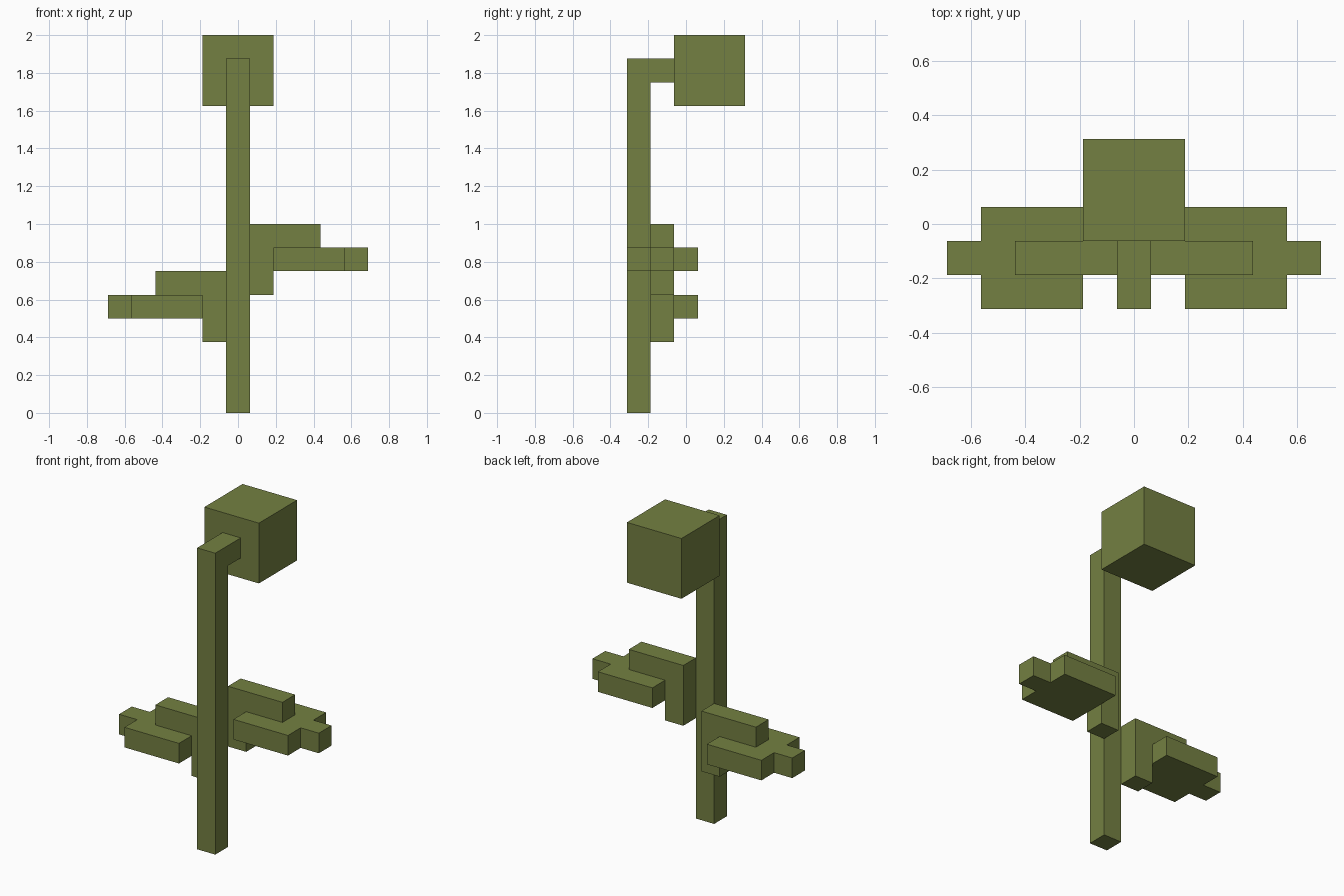
import bpy
import bmesh
from mathutils import Vector

UNIT = 1 / 16  # grid step shared by every part

cube = bpy.data.objects.get("Cube")
if cube:
    bpy.data.objects.remove(cube, do_unlink=True)

green = bpy.data.materials.new("olive green")
green.use_nodes = True
colour = (0.174, 0.216, 0.054, 1)
green.diffuse_color = colour
green.node_tree.nodes["Principled BSDF"].inputs["Base Color"].default_value = colour


def extrude(name, profile, axis, low, high, mirror=False):
    """Extrude a flat outline along one axis; the outline uses the other two axes in order."""
    bm = bmesh.new()
    verts = []
    for point in profile:
        co = list(point)
        co.insert(axis, low)
        if mirror:
            co[0] = -co[0]
        verts.append(bm.verts.new(Vector(co) * UNIT))
    face = bm.faces.new(verts)
    result = bmesh.ops.extrude_face_region(bm, geom=[face])
    shift = Vector((0, 0, 0))
    shift[axis] = (high - low) * UNIT
    moved = [v for v in result["geom"] if isinstance(v, bmesh.types.BMVert)]
    bmesh.ops.translate(bm, verts=moved, vec=shift)
    bmesh.ops.recalc_face_normals(bm, faces=bm.faces)
    mesh = bpy.data.meshes.new(name)
    bm.to_mesh(mesh)
    bm.free()
    mesh.materials.append(green)
    obj = bpy.data.objects.new(name, mesh)
    bpy.context.collection.objects.link(obj)
    return obj


# Upright stem bending back at the top
extrude("stem", [(-5, 0), (-3, 0), (-3, 28), (-1, 28), (-1, 30), (-5, 30)], 0, -1, 1)

# Cube bud hanging from the bend
extrude("bud", [(-3, -1), (3, -1), (3, 5), (-3, 5)], 2, 26, 32)

# A leaf on each side, the right one lower
for side, base, mirror in (("left", 10, False), ("right", 6, True)):
    # Stalk with the raised leaf ridge
    ridge = [(1, base), (3, base), (3, base + 4), (7, base + 4), (7, base + 6), (1, base + 6)]
    extrude(side + "_leaf_ridge", ridge, 1, -3, -1, mirror)
    # Flat blade with a narrow tip
    blade = [(3, -5), (9, -5), (9, -3), (11, -3), (11, -1), (9, -1), (9, 1), (3, 1)]
    extrude(side + "_leaf_blade", blade, 2, base + 2, base + 4, mirror)
